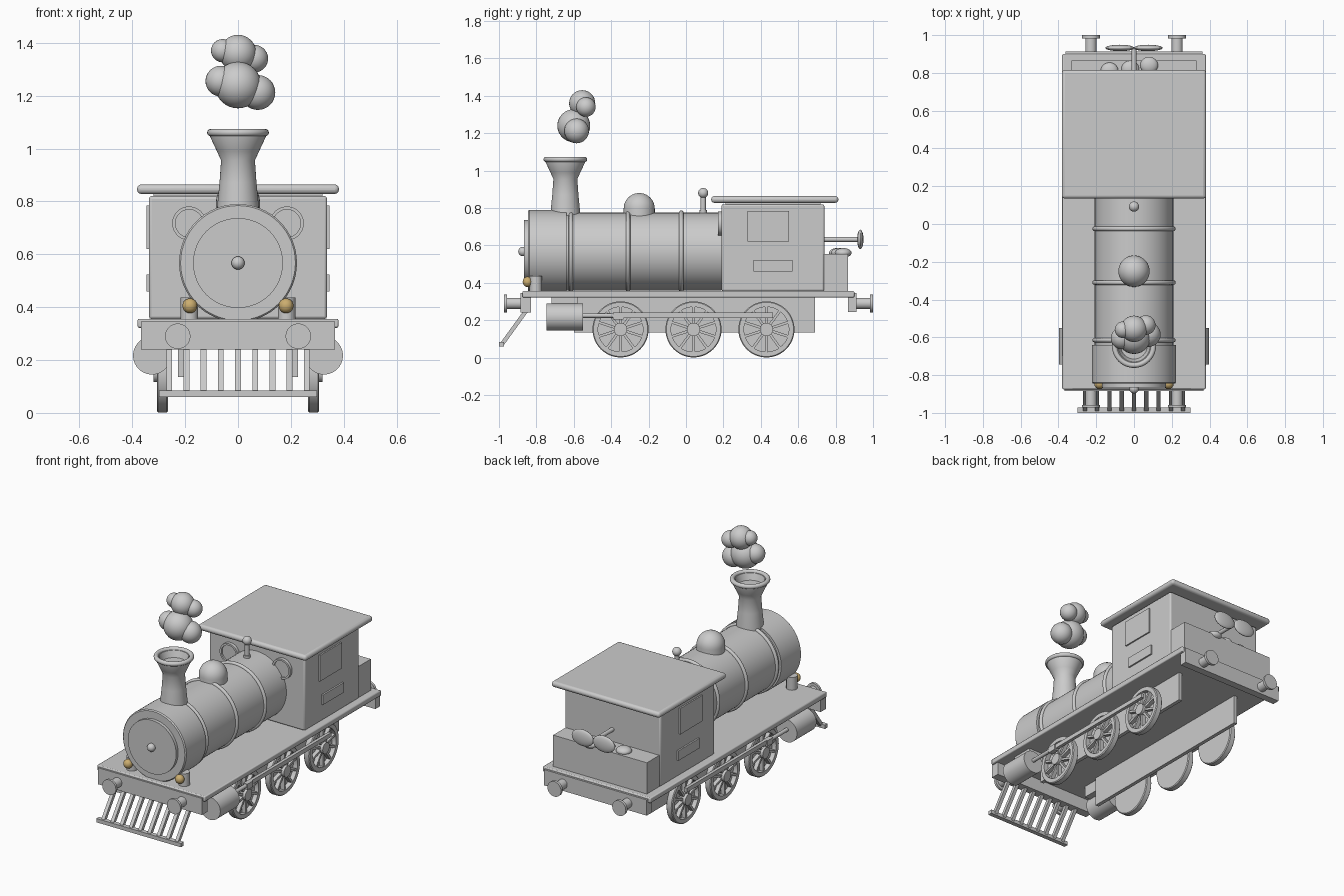
import bpy, bmesh, math
from mathutils import Matrix, Vector

cube = bpy.data.objects.get("Cube")
if cube:
    bpy.data.objects.remove(cube, do_unlink=True)


def material(name, rgb):
    m = bpy.data.materials.new(name)
    m.use_nodes = True
    m.diffuse_color = (*rgb, 1)
    m.node_tree.nodes["Principled BSDF"].inputs["Base Color"].default_value = (*rgb, 1)
    return m


GREY = material("light grey", (0.6, 0.6, 0.6))
GOLD = material("lamp gold", (0.6, 0.42, 0.16))
AXES = {"z": Matrix(), "y": Matrix.Rotation(-math.pi / 2, 4, "X"),
        "x": Matrix.Rotation(math.pi / 2, 4, "Y")}


def finish(name, bm, mat=GREY, bevel=0, segments=2):
    bmesh.ops.recalc_face_normals(bm, faces=bm.faces)
    mesh = bpy.data.meshes.new(name)
    bm.to_mesh(mesh)
    bm.free()
    mesh.materials.append(mat)
    ob = bpy.data.objects.new(name, mesh)
    bpy.context.collection.objects.link(ob)
    bpy.ops.object.select_all(action="DESELECT")
    ob.select_set(True)
    bpy.context.view_layer.objects.active = ob
    bpy.ops.object.shade_smooth_by_angle(angle=math.radians(35))
    if bevel:
        mod = ob.modifiers.new("bevel", "BEVEL")
        mod.width, mod.segments = bevel, segments
    return ob


def box(name, x, y, z, bevel=0.0, segments=2):
    """Box from (low, high) ranges on each axis."""
    bm = bmesh.new()
    size = [b - a for a, b in (x, y, z)]
    mid = [(a + b) / 2 for a, b in (x, y, z)]
    bmesh.ops.create_cube(bm, size=1, matrix=Matrix.Translation(mid) @ Matrix.Diagonal((*size, 1)))
    return finish(name, bm, GREY, bevel, segments)


def add_lathe(bm, profile, loc, axis="z", steps=40):
    """Revolve (radius, height) points about an axis."""
    part = bmesh.new()
    verts = [part.verts.new((r, 0, h)) for r, h in profile]
    edges = [part.edges.new(p) for p in zip(verts, verts[1:])]
    bmesh.ops.spin(part, geom=verts + edges, cent=(0, 0, 0), axis=(0, 0, 1),
                   angle=math.tau, steps=steps, use_merge=False)
    bmesh.ops.remove_doubles(part, verts=part.verts, dist=1e-5)
    part.transform(Matrix.Translation(loc) @ AXES[axis])
    temp = bpy.data.meshes.new("temp")
    part.to_mesh(temp)
    part.free()
    bm.from_mesh(temp)
    bpy.data.meshes.remove(temp)


def lathe(name, profile, loc, axis="z", steps=40):
    bm = bmesh.new()
    add_lathe(bm, profile, loc, axis, steps)
    return finish(name, bm)


def rod(r, a, b):
    return [(0, a), (r, a), (r, b), (0, b)]


def ring(major, minor, h=0, n=12):
    return [(major + minor * math.cos(i * math.tau / n), h + minor * math.sin(i * math.tau / n))
            for i in range(n + 1)]


def ball(name, loc, radii, mat=GREY):
    bm = bmesh.new()
    bmesh.ops.create_uvsphere(bm, u_segments=28, v_segments=16, radius=1,
                              matrix=Matrix.Translation(loc) @ Matrix.Diagonal((*radii, 1)))
    return finish(name, bm, mat)


# Boiler, smokebox, bands and door
BZ = 0.567
lathe("boiler", rod(0.208, -0.66, 0.19), (0, 0, BZ), "y", 64)
lathe("smokebox", [(0, -0.845), (0.217, -0.845), (0.223, -0.838), (0.223, -0.64), (0, -0.64)],
      (0, 0, BZ), "y", 64)
lathe("smokebox_door", rod(0.17, -0.865, -0.83), (0, 0, BZ), "y", 64)
ball("door_knob", (0, -0.872, BZ), (0.025, 0.025, 0.025))
for i, y in enumerate((-0.615, -0.31, -0.025)):
    lathe(f"boiler_band_{i}", ring(0.209, 0.012), (0, y, BZ), "y", 64)

# Chimney with hollow mouth
lathe("chimney", [(0, 0.72), (0.082, 0.72), (0.078, 0.79), (0.07, 0.87), (0.064, 0.955), (0.08, 0.99),
                  (0.108, 1.05), (0.108, 1.06), (0.085, 1.06), (0.07, 1.02), (0, 1.02)], (0, -0.645, 0))
lathe("chimney_rim", ring(0.103, 0.014, 1.06), (0, -0.645, 0))

# Smoke puffs
for i, (x, y, z, r) in enumerate(((0, -0.6, 1.24, 0.088), (0.075, -0.585, 1.212, 0.066),
                                  (-0.065, -0.605, 1.255, 0.058), (0, -0.555, 1.36, 0.07),
                                  (0.062, -0.535, 1.34, 0.052), (-0.058, -0.56, 1.37, 0.044))):
    ball(f"smoke_puff_{i}", (x, y, z), (r, r, r))

# Steam dome and whistle
dome = [(0.083 * math.cos(a * math.pi / 20), 0.797 + 0.083 * math.sin(a * math.pi / 20)) for a in range(11)]
lathe("steam_dome", [(0.083, 0.72)] + dome, (0, -0.25, 0))
lathe("whistle_stem", [(0, 0.75), (0.02, 0.75), (0.02, 0.79), (0.014, 0.79), (0.014, 0.88), (0, 0.88)],
      (0, 0.092, 0), steps=20)
ball("whistle_ball", (0, 0.092, 0.88), (0.027, 0.027, 0.027))

# Cab, roof and bunker
box("cab", (-0.337, 0.337), (0.19, 0.74), (0.355, 0.82), 0.01)
box("roof", (-0.382, 0.382), (0.135, 0.815), (0.828, 0.864), 0.016, 3)
box("roof_base", (-0.32, 0.32), (0.21, 0.72), (0.81, 0.835))
box("bunker", (-0.33, 0.33), (0.73, 0.865), (0.35, 0.555))
for i, (x, y) in enumerate(((-0.13, 0.81), (-0.02, 0.82), (0.08, 0.84))):
    ball(f"coal_lump_{i}", (x, y, 0.56), (0.047, 0.045, 0.026))

# Winding key behind the cab
lathe("key_shaft", rod(0.013, 0.73, 0.935), (0, 0, 0.632), "y", 20)
for side, s in (("left", 1), ("right", -1)):
    ball(f"key_wing_{side}", (s * 0.075, 0.932, 0.632), (0.077, 0.017, 0.052))

# Footplate and buffer beams
box("footplate", (-0.38, 0.38), (-0.875, 0.9), (0.322, 0.356), 0.006)
box("front_beam", (-0.367, 0.367), (-0.885, -0.83), (0.24, 0.345))
box("rear_beam", (-0.362, 0.362), (0.865, 0.912), (0.245, 0.345))


def wheel(name, s, y):
    """Dished wheel: backing disc, tyre, flat spokes, hub."""
    z = 0.151
    bm = bmesh.new()
    add_lathe(bm, [(0, 0.265), (0.145, 0.265), (0.15, 0.27), (0.15, 0.302), (0.145, 0.307),
                   (0.12, 0.307), (0.12, 0.278), (0, 0.278)], (0, y, z), "x", 48)
    add_lathe(bm, rod(0.035, 0.27, 0.32), (0, y, z), "x", 24)
    for k in range(10):
        turn = Matrix.Rotation(k * math.tau / 10, 4, "X")
        bmesh.ops.create_cube(bm, size=1, matrix=Matrix.Translation((0.289, y, z)) @ turn
                              @ Matrix.Translation((0, 0, 0.075)) @ Matrix.Diagonal((0.028, 0.014, 0.1, 1)))
    bm.transform(Matrix.Diagonal((s, 1, 1, 1)))
    finish(name, bm)


# Running gear and fittings on each side
for side, s in (("left", 1), ("right", -1)):
    def span(a, b):
        return tuple(sorted((s * a, s * b)))
    for label, y in (("front", -0.35), ("middle", 0.04), ("rear", 0.43)):
        wheel(f"{label}_wheel_{side}", s, y)
    box(f"frame_{side}", span(0.203, 0.227), (-0.6, 0.69), (0.135, 0.325))
    lathe(f"cylinder_{side}", rod(0.072, -0.745, -0.55), (s * 0.325, 0, 0.217), "y")
    box(f"cylinder_mount_{side}", span(0.22, 0.33), (-0.72, -0.58), (0.25, 0.325))
    lathe(f"piston_rod_{side}", rod(0.012, -0.56, -0.37), (s * 0.325, 0, 0.225), "y", 16)
    box(f"crosshead_{side}", span(0.31, 0.34), (-0.39, -0.335), (0.203, 0.24))
    box(f"coupling_rod_{side}", span(0.312, 0.332), (-0.37, 0.465), (0.213, 0.24))
    # Buffers
    for end, a, b, c in (("front", -0.87, -0.957, -0.972), ("rear", 0.9, 0.983, 1.0)):
        lathe(f"{end}_buffer_{side}", [(0, a), (0.03, a), (0.03, b), (0.048, b), (0.048, c), (0, c)],
              (s * 0.228, 0, 0.29), "y", 32)
    # Lamps
    lathe(f"lamp_post_{side}", rod(0.033, 0.35, 0.437), (s * 0.184, -0.803, 0), "z", 24)
    ball(f"lamp_{side}", (s * 0.182, -0.847, 0.405), (0.028, 0.026, 0.028), GOLD)
    # Cab portholes, side window and plate
    lathe(f"porthole_{side}", [(0, 0.18), (0.052, 0.18), (0.052, 0.17), (0.064, 0.17), (0.064, 0.2)],
          (s * 0.185, 0, 0.717), "y")
    box(f"side_window_{side}", span(0.33, 0.346), (0.33, 0.55), (0.62, 0.785))
    box(f"side_plate_{side}", span(0.33, 0.347), (0.36, 0.57), (0.46, 0.523))

# Track guard
top, foot = Vector((0, -0.855, 0.25)), Vector((0, -0.984, 0.072))
slope = top - foot
bm = bmesh.new()
for k in range(-4, 5):
    at = (top + foot) / 2 + Vector((k * 0.065, 0, 0))
    bmesh.ops.create_cube(bm, size=1, matrix=Matrix.Translation(at)
                          @ slope.to_track_quat("Z", "X").to_matrix().to_4x4()
                          @ Matrix.Diagonal((0.022, 0.022, slope.length, 1)))
finish("guard_bars", bm)
box("guard_foot", (-0.298, 0.298), (-1.0, -0.972), (0.06, 0.084))
